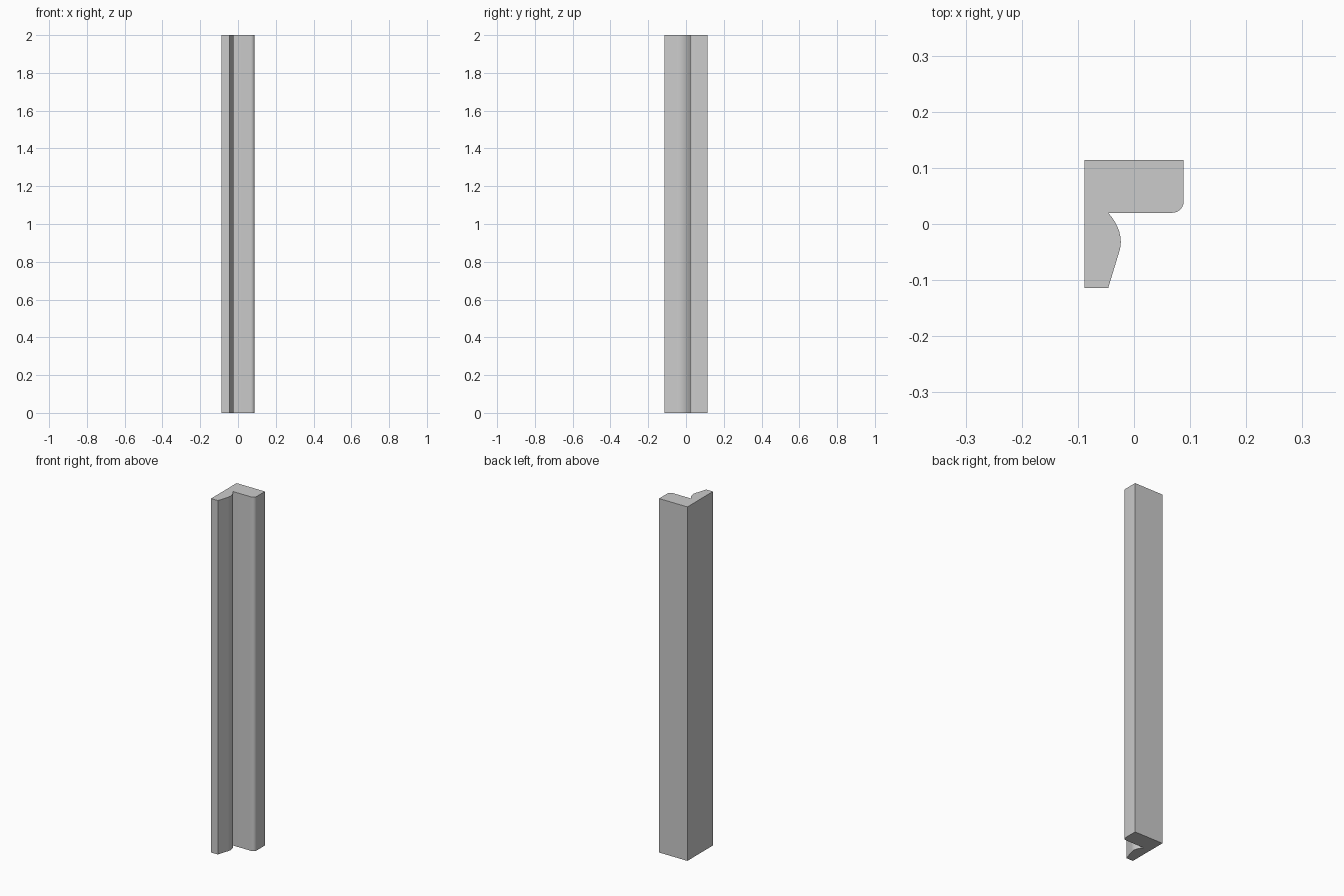
import bpy, bmesh, math

if "Cube" in bpy.data.objects:
    bpy.data.objects.remove(bpy.data.objects["Cube"])

HEIGHT = 2.0

def bezier(a, c, b, n):
    """Points along a quadratic curve from a to b."""
    return [tuple((1-t)**2*a[i] + 2*t*(1-t)*c[i] + t*t*b[i] for i in (0, 1))
            for t in (k/n for k in range(n + 1))]

def arc(cx, cy, r, start, end, n):
    return [(cx + r*math.cos(math.radians(start + (end-start)*k/n)),
             cy + r*math.sin(math.radians(start + (end-start)*k/n)))
            for k in range(n + 1)]

# Cross-section: back corner, thin bulging leg, thick leg with rounded corner
profile = [(-0.0885, 0.114), (-0.0885, -0.114), (-0.046, -0.114)]
profile += bezier((-0.0265, -0.050), (-0.0235, -0.041), (-0.0235, -0.032), 3)
profile += bezier((-0.0235, -0.032), (-0.024, -0.004), (-0.046, 0.020), 6)[1:]
profile += arc(0.0685, 0.040, 0.020, -90, 0, 6)
profile += [(0.0885, 0.114)]

# Extrude the section upward
bm = bmesh.new()
base = bm.faces.new([bm.verts.new((x, y, 0)) for x, y in profile])
top = bmesh.ops.extrude_face_region(bm, geom=[base], use_keep_orig=True)
bmesh.ops.translate(bm, vec=(0, 0, HEIGHT),
                    verts=[g for g in top["geom"] if isinstance(g, bmesh.types.BMVert)])
bmesh.ops.recalc_face_normals(bm, faces=bm.faces)
mesh = bpy.data.meshes.new("trim_post")
bm.to_mesh(mesh)
bm.free()

post = bpy.data.objects.new("trim_post", mesh)
bpy.context.collection.objects.link(post)
bpy.context.view_layer.objects.active = post
post.select_set(True)
bpy.ops.object.shade_smooth_by_angle(angle=math.radians(30))
